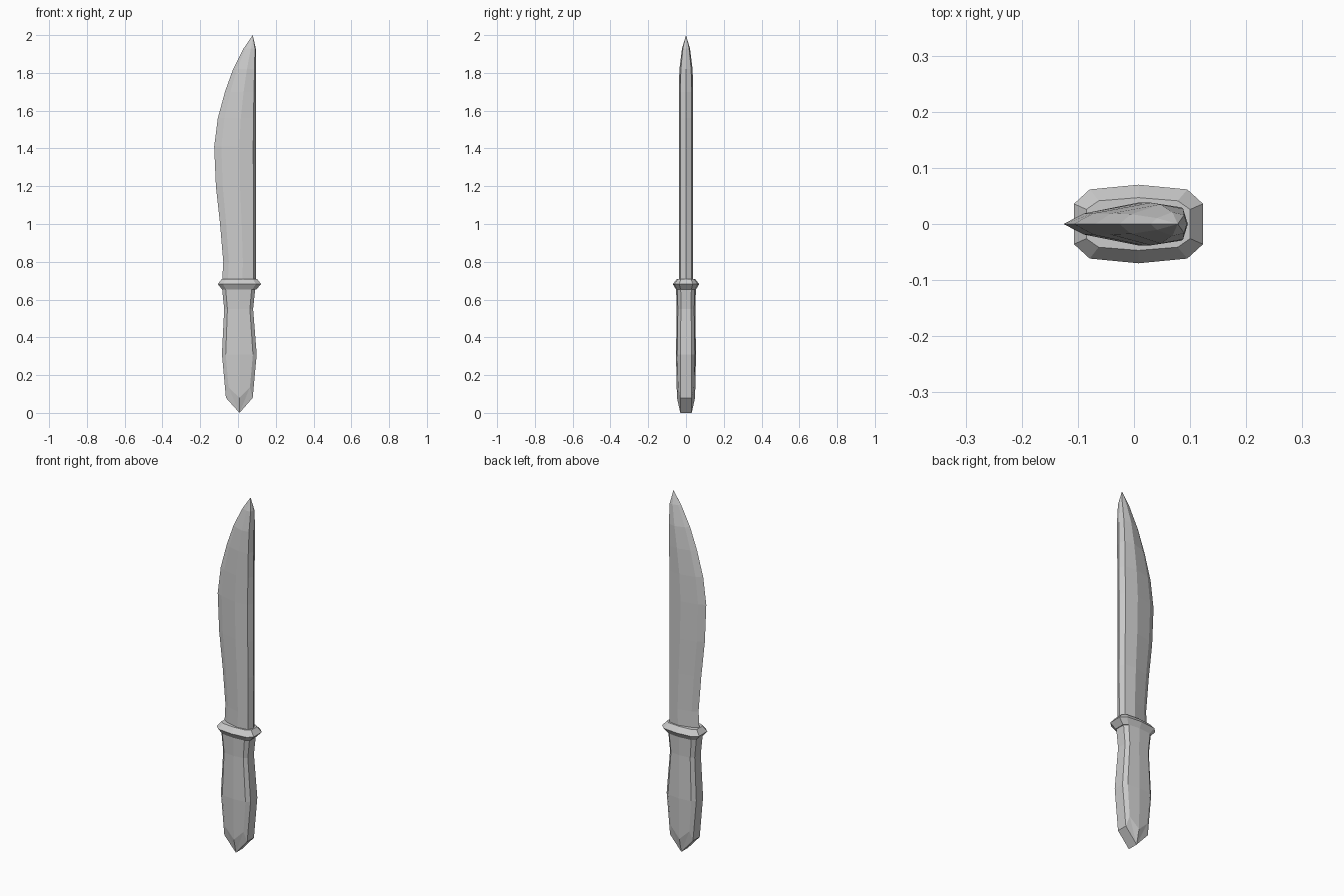
import bpy, bmesh

if "Cube" in bpy.data.objects:
    bpy.data.objects.remove(bpy.data.objects["Cube"])


def loft(name, rings, cap_start=True, cap_end=True):
    """Skin a list of closed rings with equal point counts."""
    bm = bmesh.new()
    loops = [[bm.verts.new(p) for p in ring] for ring in rings]
    n = len(rings[0])
    for a, b in zip(loops, loops[1:]):
        for i in range(n):
            j = (i + 1) % n
            bm.faces.new((a[i], a[j], b[j], b[i]))
    if cap_start:
        bm.faces.new(loops[0][::-1])
    if cap_end:
        bm.faces.new(loops[-1])
    bmesh.ops.remove_doubles(bm, verts=bm.verts, dist=0.0005)
    bmesh.ops.recalc_face_normals(bm, faces=bm.faces)
    mesh = bpy.data.meshes.new(name)
    bm.to_mesh(mesh)
    bm.free()
    obj = bpy.data.objects.new(name, mesh)
    bpy.context.collection.objects.link(obj)
    return obj


def mirrored(half):
    """Complete a half ring (y >= 0, left to right) on the other side."""
    back = [(x, -y, z) for x, y, z in reversed(half)]
    return half + [p for p in back if abs(p[1]) > 1e-6]


def grip_ring(x0, x1, y, z, end_y, inset):
    """Ten-sided section with flat ends, chamfers and a centre ridge."""
    yc = y * 0.88
    return mirrored([(x0, end_y, z), (x0 + inset, yc, z), (0.008, y, z),
                     (x1 - inset, yc, z), (x1, end_y, z)])


# Handle with a wedge-shaped pommel
pommel_edge = mirrored([(0.008, 0.03, 0)] * 5)
pommel = mirrored([(-0.064, 0.03, 0.08), (-0.05, 0.042, 0.135), (0.008, 0.048, 0.08),
                   (0.063, 0.042, 0.135), (0.078, 0.03, 0.08)])
loft("handle", [
    pommel_edge, pommel,
    grip_ring(-0.085, 0.099, 0.053, 0.31, 0.03, 0.02),
    grip_ring(-0.073, 0.08, 0.049, 0.55, 0.027, 0.017),
    grip_ring(-0.085, 0.092, 0.053, 0.665, 0.028, 0.019),
], cap_start=False)

# Guard collar
loft("guard", [
    grip_ring(-0.083, 0.095, 0.052, 0.652, 0.028, 0.02),
    grip_ring(-0.107, 0.123, 0.07, 0.682, 0.036, 0.028),
    grip_ring(-0.085, 0.1, 0.047, 0.71, 0.026, 0.022),
])

# Blade: (z, cutting edge x, spine x, half thickness)
stations = [(0.69, -0.084, 0.095, 0.038), (0.80, -0.078, 0.095, 0.038),
            (1.00, -0.095, 0.096, 0.038), (1.20, -0.117, 0.096, 0.038),
            (1.41, -0.126, 0.096, 0.038), (1.56, -0.107, 0.096, 0.038),
            (1.70, -0.069, 0.096, 0.038), (1.82, -0.026, 0.096, 0.035),
            (1.93, 0.030, 0.094, 0.021)]
rings = []
for z, edge, spine, t in stations:
    w = spine - edge
    rings.append(mirrored([(edge, 0, z), (edge + 0.17 * w, 0.5 * t, z),
                           (edge + 0.6 * w, t, z), (spine - 0.07 * w, 0.78 * t, z),
                           (spine, 0, z)]))
rings.append([(0.078, 0, 2.0)] * len(rings[0]))
loft("blade", rings, cap_end=False)
